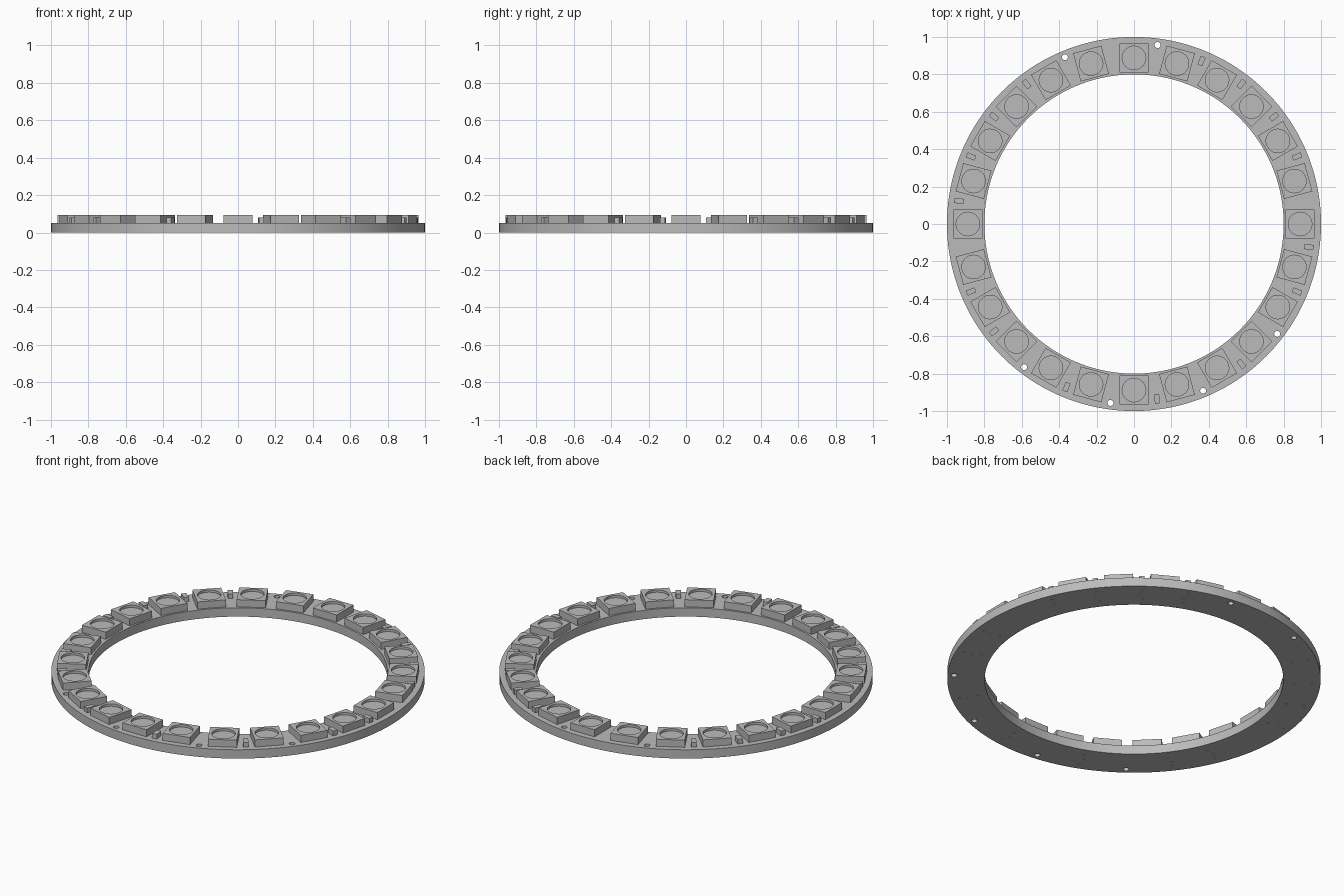
import bpy, bmesh
from math import radians, cos, sin, tau
from mathutils import Matrix, Vector

if "Cube" in bpy.data.objects:
    bpy.data.objects.remove(bpy.data.objects["Cube"], do_unlink=True)

BOARD_TOP = 0.052
LED_TOP = 0.094

grey = bpy.data.materials.new("mid_grey")
grey.use_nodes = True
grey.diffuse_color = (0.5, 0.5, 0.5, 1)
grey.node_tree.nodes["Principled BSDF"].inputs["Base Color"].default_value = (0.5, 0.5, 0.5, 1)


def finish(bm, name):
    bmesh.ops.recalc_face_normals(bm, faces=bm.faces)
    mesh = bpy.data.meshes.new(name)
    bm.to_mesh(mesh)
    bm.free()
    mesh.materials.append(grey)
    return mesh


def add(name, mesh, matrix=Matrix()):
    obj = bpy.data.objects.new(name, mesh)
    obj.matrix_world = matrix
    bpy.context.collection.objects.link(obj)
    return obj


def bridge(bm, a, b):
    for i in range(len(a)):
        j = (i + 1) % len(a)
        bm.faces.new((a[i], a[j], b[j], b[i]))


def circle(bm, r, z, n):
    return [bm.verts.new((r * cos(tau * i / n), r * sin(tau * i / n), z)) for i in range(n)]


def square(bm, half, z, n):
    pts = []
    for i in range(n):
        c, s = cos(tau * i / n), sin(tau * i / n)
        k = half / max(abs(c), abs(s))
        pts.append(bm.verts.new((c * k, s * k, z)))
    return pts


def polar(radius, degrees, z=0):
    return Matrix.Rotation(radians(degrees), 4, "Z") @ Matrix.Translation((radius, 0, z))


# Circuit board ring
bm = bmesh.new()
loops = [circle(bm, r, z, 160) for r, z in
         ((1, 0), (1, BOARD_TOP), (0.8, BOARD_TOP), (0.8, 0))]
for i in range(4):
    bridge(bm, loops[i], loops[(i + 1) % 4])
board = add("circuit_board_ring", finish(bm, "circuit_board_ring"))

# Mounting holes go through, small vias are blind holes in the underside
hole_angles = [82.5, 112.5, 232.5, 262.5, 292.5, 322.5]
chip_angles = [7.5 + 15 * i for i in (1, 2, 3, 4, 8, 9, 10, 11, 13, 14, 16, 18, 20, 22, 23)]
bm = bmesh.new()


def drill(radius, degrees, size, top, sides):
    bmesh.ops.create_cone(bm, cap_ends=True, segments=sides, radius1=size, radius2=size,
                          depth=top + 0.05,
                          matrix=polar(radius, degrees, (top - 0.05) / 2))


for a in hole_angles:
    drill(0.965, a, 0.016, 0.1, 24)
for a in chip_angles:
    for r, shift in ((0.86, 0.5), (0.91, -0.5), (0.955, 0.3)):
        drill(r, a + shift, 0.006, 0.03, 10)
cutter = add("hole_cutter", finish(bm, "hole_cutter"))
cutter.hide_render = True
mod = board.modifiers.new("holes", "BOOLEAN")
mod.operation = "DIFFERENCE"
mod.solver = "EXACT"
mod.object = cutter
bpy.context.view_layer.objects.active = board
board.select_set(True)
bpy.ops.object.modifier_apply(modifier=mod.name)
bpy.data.objects.remove(cutter, do_unlink=True)
bpy.ops.object.shade_smooth_by_angle(angle=radians(30))

# Square light package with a round recess, repeated around the ring
bm = bmesh.new()
n = 40
loops = [square(bm, 0.078, BOARD_TOP, n), square(bm, 0.078, LED_TOP, n),
         circle(bm, 0.063, LED_TOP, n), circle(bm, 0.063, LED_TOP - 0.014, n)]
for lower, upper in zip(loops, loops[1:]):
    bridge(bm, lower, upper)
bm.faces.new(loops[0])
bm.faces.new(loops[-1])
led_mesh = finish(bm, "light_package")
for i in range(24):
    add(f"light_package_{i + 1}", led_mesh, polar(0.888, 15 * i))

# Small chip capacitors between the lights
bm = bmesh.new()
bmesh.ops.create_cube(bm, size=1)
bmesh.ops.scale(bm, vec=Vector((0.05, 0.028, 0.028)), verts=bm.verts)
chip_mesh = finish(bm, "chip_capacitor")
for i, a in enumerate(chip_angles):
    add(f"chip_capacitor_{i + 1}", chip_mesh, polar(0.943, a, BOARD_TOP + 0.014))
